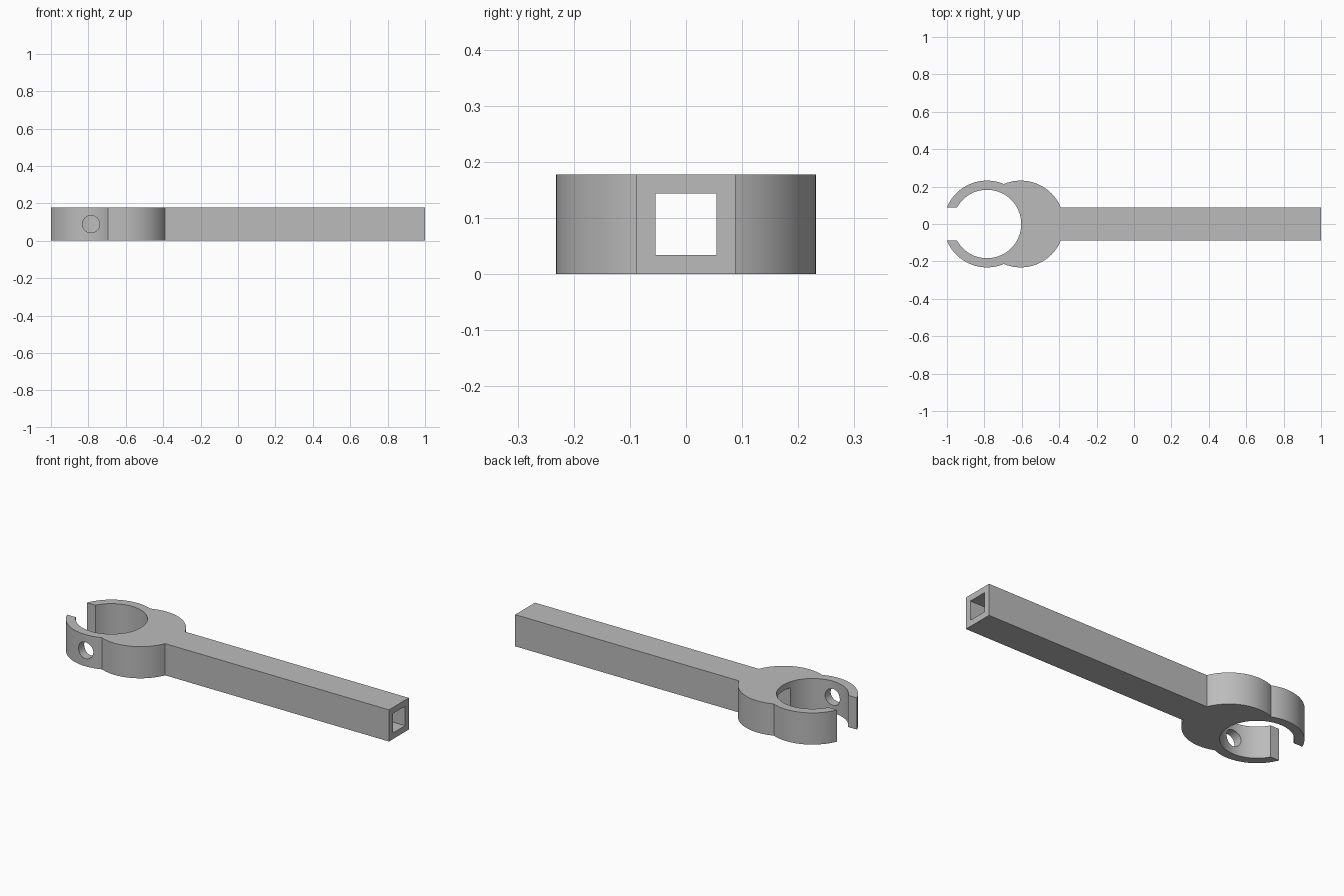
import bpy
import bmesh
from math import acos, asin, pi, cos, sin
from mathutils import Matrix, Vector

if "Cube" in bpy.data.objects:
    bpy.data.objects.remove(bpy.data.objects["Cube"], do_unlink=True)

HEIGHT = 0.178
HALF_BAR = 0.088          # half width of the bar and of the clip mouth
OUTER, INNER = 0.232, 0.183
RING_X, LOBE_X = -0.786, -0.606

grey = bpy.data.materials.new("plain grey")
grey.use_nodes = True
colour = (0.5, 0.5, 0.5, 1)
grey.diffuse_color = colour
grey.node_tree.nodes["Principled BSDF"].inputs["Base Color"].default_value = colour


def arc(cx, r, start, end, n):
    """Points on a circle centred on the long axis."""
    angles = [start + (end - start) * i / n for i in range(n + 1)]
    return [(cx + r * cos(a), r * sin(a)) for a in angles]


def make_object(name, bm):
    bmesh.ops.recalc_face_normals(bm, faces=bm.faces)
    mesh = bpy.data.meshes.new(name)
    bm.to_mesh(mesh)
    bm.free()
    mesh.materials.append(grey)
    obj = bpy.data.objects.new(name, mesh)
    bpy.context.collection.objects.link(obj)
    return obj


def cut(target, cutter):
    cutter.hide_render = True
    mod = target.modifiers.new(cutter.name, 'BOOLEAN')
    mod.operation = 'DIFFERENCE'
    mod.solver = 'EXACT'
    mod.object = cutter
    bpy.context.view_layer.objects.active = target
    bpy.ops.object.modifier_apply(modifier=mod.name)
    bpy.data.objects.remove(cutter, do_unlink=True)


# Half outline: bar edge, rear lobe, clip jaw, then back along the inner ring
meet = acos((LOBE_X - RING_X) / 2 / OUTER)
mouth_out = pi - asin(HALF_BAR / OUTER)
mouth_in = pi - asin(HALF_BAR / INNER)
half = [(1, HALF_BAR)]
half += arc(LOBE_X, OUTER, asin(HALF_BAR / OUTER), pi - meet, 28)
half += arc(RING_X, OUTER, meet, mouth_out, 28)[1:]
half += arc(RING_X, INNER, mouth_in, 0, 44)
outline = half + [(x, -y) for x, y in reversed(half[:-1])]

# Handle with open clip, extruded from the outline
bm = bmesh.new()
base = bm.faces.new([bm.verts.new((x, y, 0)) for x, y in outline])
walls = bmesh.ops.extrude_face_region(bm, geom=[base])
top = [v for v in walls["geom"] if isinstance(v, bmesh.types.BMVert)]
bmesh.ops.translate(bm, verts=top, vec=(0, 0, HEIGHT))
if not base.is_valid or len([f for f in bm.faces if len(f.verts) > 4]) < 2:
    bm.faces.new([v for v in bm.verts if v not in top])
handle = make_object("clip_handle", bm)

# Square bore running through the bar into the ring
bm = bmesh.new()
bmesh.ops.create_cube(bm, size=1, matrix=Matrix.Translation((0.2, 0, HEIGHT / 2))
                      @ Matrix.Diagonal((1.8, 0.109, 0.109, 1)))
cut(handle, make_object("bore_cutter", bm))

# Round hole through the front jaw only
bm = bmesh.new()
bmesh.ops.create_cone(bm, cap_ends=True, segments=40, radius1=0.046, radius2=0.046,
                      depth=0.2, matrix=Matrix.Translation((RING_X, -0.2, HEIGHT / 2))
                      @ Matrix.Rotation(pi / 2, 4, 'X'))
cut(handle, make_object("pin_hole_cutter", bm))

# Smooth the curved walls, keep the edges crisp
bpy.ops.object.select_all(action='DESELECT')
handle.select_set(True)
bpy.context.view_layer.objects.active = handle
bpy.ops.object.shade_smooth_by_angle(angle=pi / 6)
